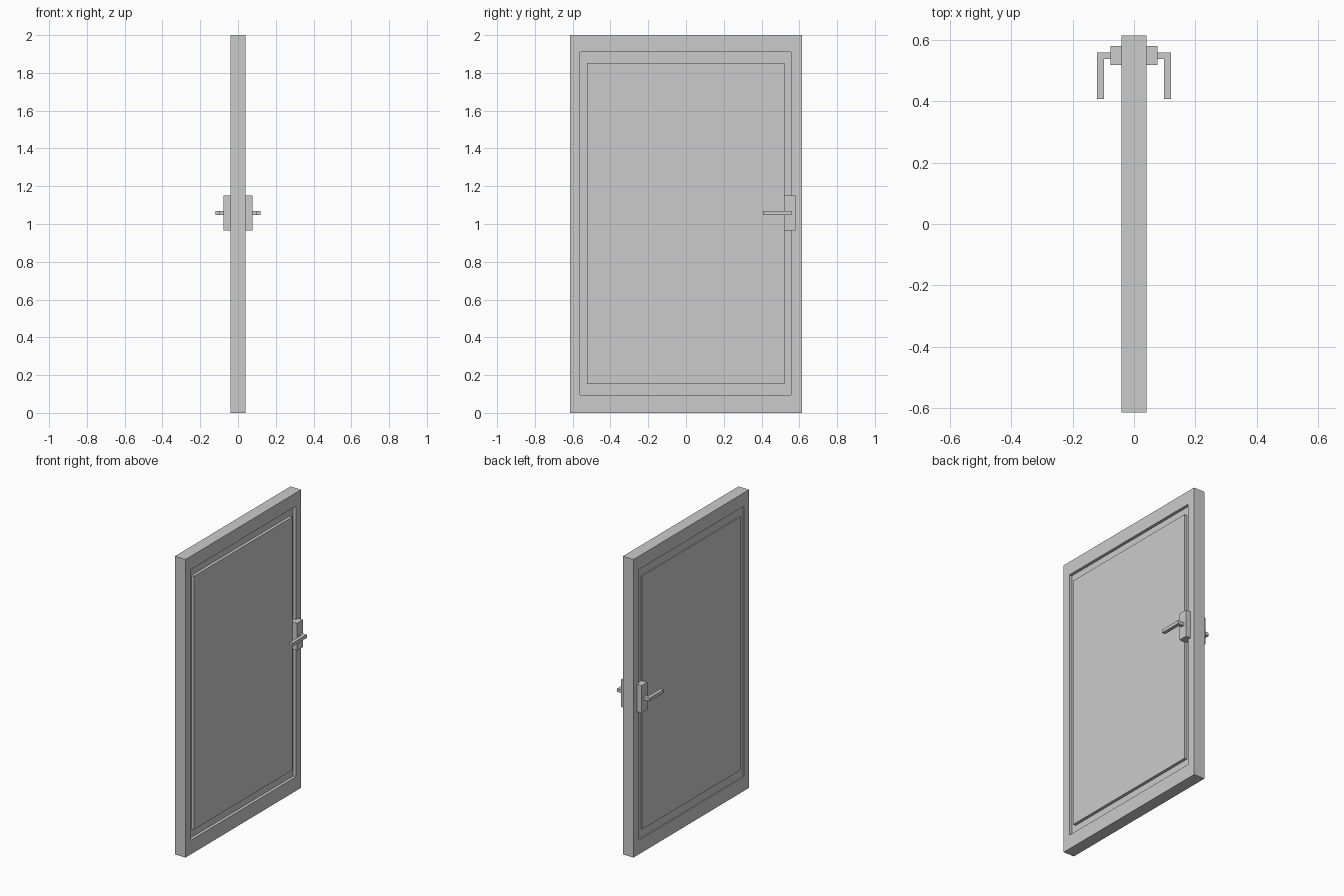
import bpy, bmesh

if "Cube" in bpy.data.objects:
    bpy.data.objects.remove(bpy.data.objects["Cube"])

# (y_min, y_max, z_min, z_max) of the door edge and the two groove edges
EDGE = (-0.613, 0.613, 0.0, 2.0)
OUTER = (-0.56, 0.557, 0.095, 1.91)
INNER = (-0.524, 0.521, 0.154, 1.853)
HALF = 0.04


def finish(name, bm):
    bmesh.ops.recalc_face_normals(bm, faces=bm.faces[:])
    mesh = bpy.data.meshes.new(name)
    bm.to_mesh(mesh)
    bm.free()
    obj = bpy.data.objects.new(name, mesh)
    bpy.context.collection.objects.link(obj)
    return obj


def loft(name, rings):
    """Skin a chain of closed point rings and cap both ends."""
    bm = bmesh.new()
    loops = [[bm.verts.new(p) for p in ring] for ring in rings]
    for a, b in zip(loops, loops[1:]):
        n = len(a)
        for i in range(n):
            j = (i + 1) % n
            bm.faces.new((a[i], a[j], b[j], b[i]))
    bm.faces.new(loops[0])
    bm.faces.new(loops[-1])
    return finish(name, bm)


def rect(x, r):
    y0, y1, z0, z1 = r
    return [(x, y0, z0), (x, y1, z0), (x, y1, z1), (x, y0, z1)]


# Door slab: centre panel, groove and border on each face
back, front = -HALF + 0.008, HALF - 0.02
loft("door_panel", [
    rect(-HALF, INNER), rect(back, INNER), rect(back, OUTER), rect(-HALF, OUTER),
    rect(-HALF, EDGE), rect(HALF, EDGE),
    rect(HALF, OUTER), rect(front, OUTER), rect(front, INNER), rect(HALF, INNER)])

# Lever outline seen from above: short stem turning into the grip
LEVER = [(0.07, 0.537), (0.097, 0.537), (0.097, 0.407),
         (0.12, 0.407), (0.12, 0.558), (0.07, 0.558)]

for side, label in ((1, "right"), (-1, "left")):
    # Handle backplate, reaching down to the groove floor
    plate = (0.518, 0.579, 0.966, 1.15)
    base = front if side > 0 else -back
    loft(f"backplate_{label}", [rect(side * base, plate), rect(side * 0.076, plate)])
    # Lever handle
    loft(f"lever_{label}", [[(side * x, y, z) for x, y in LEVER] for z in (1.048, 1.07)])
